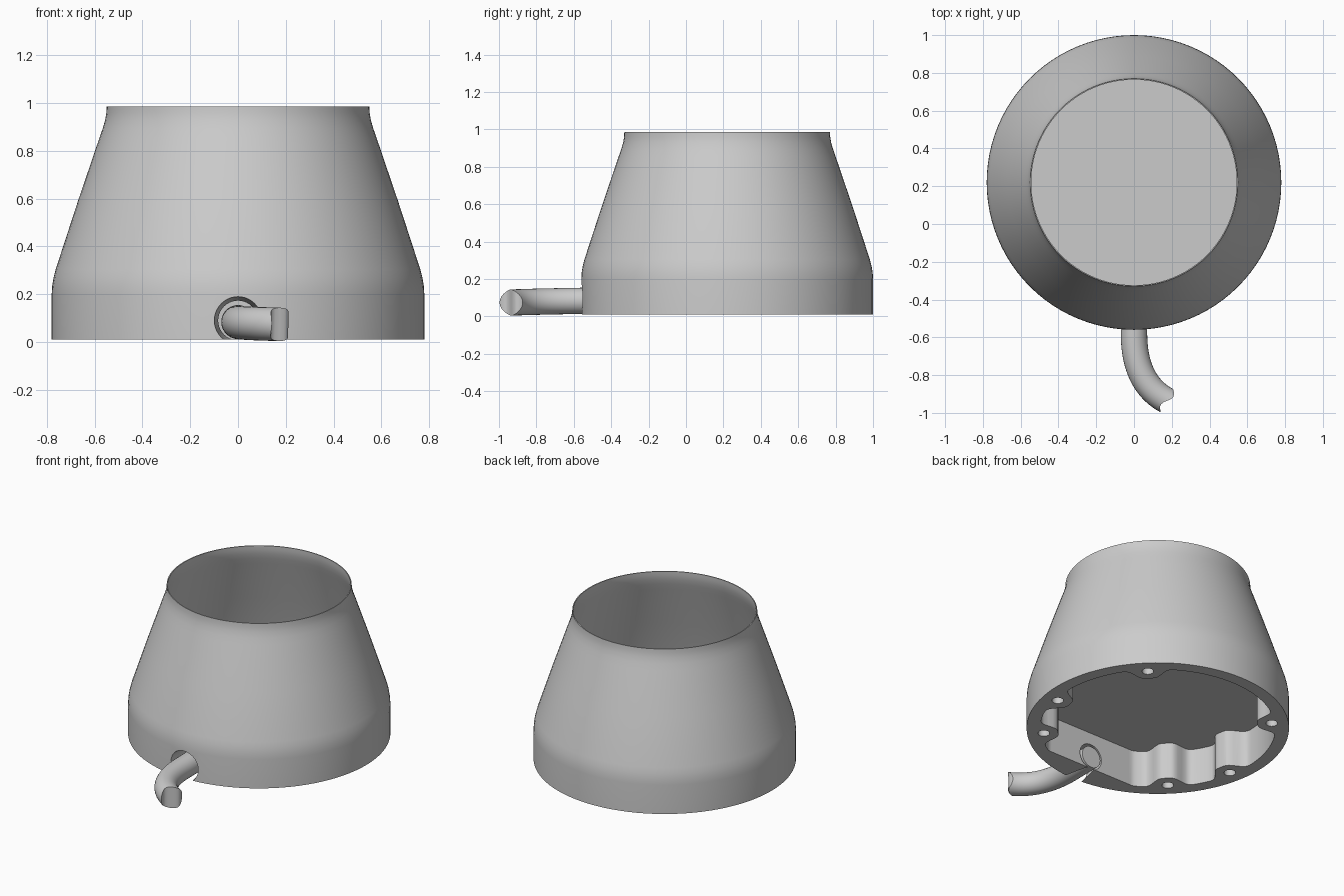
import bpy, bmesh, math
from mathutils import Vector, Matrix

cube = bpy.data.objects.get("Cube")
if cube:
    bpy.data.objects.remove(cube, do_unlink=True)

AXIS_Y = 0.22          # centre of the round housing
BASE_Z = 0.01
CEILING_Z = 0.25       # underside recess ceiling
BOSS_ANGLES = [math.radians(a) for a in (45, 135, 225, 315, -11, 191)]
BOSS_R = 0.68

grey = bpy.data.materials.new("plain_grey")
grey.use_nodes = True
grey.diffuse_color = (0.6, 0.6, 0.6, 1)
grey.node_tree.nodes["Principled BSDF"].inputs["Base Color"].default_value = (0.6, 0.6, 0.6, 1)


def make_object(name, bm):
    bmesh.ops.recalc_face_normals(bm, faces=bm.faces)
    mesh = bpy.data.meshes.new(name)
    bm.to_mesh(mesh)
    bm.free()
    obj = bpy.data.objects.new(name, mesh)
    bpy.context.collection.objects.link(obj)
    mesh.materials.append(grey)
    return obj


def activate(obj):
    bpy.ops.object.select_all(action='DESELECT')
    obj.select_set(True)
    bpy.context.view_layer.objects.active = obj


def cut(target, cutter):
    cutter.hide_render = True
    mod = target.modifiers.new("cut", 'BOOLEAN')
    mod.operation = 'DIFFERENCE'
    mod.solver = 'EXACT'
    mod.object = cutter
    activate(target)
    bpy.ops.object.modifier_apply(modifier=mod.name)
    bpy.data.objects.remove(cutter, do_unlink=True)


# Housing: one lathed shell with a thin-walled open top and a solid base
outer = [(0.78, BASE_Z), (0.78, 0.2), (0.778, 0.235), (0.772, 0.27), (0.763, 0.305),
         (0.67, 0.59), (0.58, 0.855), (0.566, 0.895), (0.556, 0.93), (0.551, 0.96), (0.55, 0.985)]
inner = [(r - 0.006, z) for r, z in reversed(outer) if z > 0.265]
profile = [(0, BASE_Z)] + outer + inner + [(inner[-1][0], 0.26), (0, 0.26)]
bm = bmesh.new()
verts = [bm.verts.new((r, 0, z)) for r, z in profile]
edges = [bm.edges.new(pair) for pair in zip(verts, verts[1:])]
bmesh.ops.spin(bm, geom=verts + edges, cent=(0, 0, 0), axis=(0, 0, 1),
               angle=math.tau, steps=96, use_merge=True)
bmesh.ops.remove_doubles(bm, verts=bm.verts, dist=0.0001)
housing = make_object("housing", bm)


# Underside recess: round pocket, flat at the cable side, leaving screw bosses
def recess_radius(angle):
    r = 0.70
    if math.sin(angle) < 0:
        r = min(r, 0.62 / -math.sin(angle))
    for boss in BOSS_ANGLES:
        delta = math.remainder(angle - boss, math.tau)
        r = min(r, 0.70 - 0.105 * math.exp(-(delta / 0.14) ** 4))
    return r


bm = bmesh.new()
ring = []
for i in range(240):
    a = math.tau * i / 240
    r = recess_radius(a)
    ring.append(bm.verts.new((r * math.cos(a), r * math.sin(a), -0.1)))
floor = bm.faces.new(ring)
top = bmesh.ops.extrude_face_region(bm, geom=[floor])["geom"]
bmesh.ops.translate(bm, vec=(0, 0, CEILING_Z + 0.1),
                    verts=[v for v in top if isinstance(v, bmesh.types.BMVert)])
cut(housing, make_object("recess_cutter", bm))

# Screw holes in the bosses
bm = bmesh.new()
for a in BOSS_ANGLES:
    place = Matrix.Translation((BOSS_R * math.cos(a), BOSS_R * math.sin(a), 0.05))
    bmesh.ops.create_cone(bm, cap_ends=True, segments=20, radius1=0.035, radius2=0.035,
                          depth=0.24, matrix=place)
cut(housing, make_object("screw_hole_cutter", bm))

# Flared cable opening through the front wall
bm = bmesh.new()
place = Matrix.Translation((0, -0.71, 0.09)) @ Matrix.Rotation(math.pi / 2, 4, 'X')
bmesh.ops.create_cone(bm, cap_ends=True, segments=40, radius1=0.08, radius2=0.105,
                      depth=0.24, matrix=place)
cut(housing, make_object("cable_opening_cutter", bm))
housing.location.y = AXIS_Y

# Cable: round tube swept along a bend, ending in a wavy broken face
SIDES, RADIUS, STEPS = 28, 0.07, 20
p0, p1, p2, p3 = (Vector(p) for p in ((0, -0.58, 0.083), (0, -0.74, 0.08),
                                      (0.05, -0.87, 0.077), (0.174, -0.935, 0.074)))
path = [(Vector((0, -0.395, 0.085)), Vector((0, -1, 0)))]
for i in range(STEPS + 1):
    t = i / STEPS
    s = 1 - t
    point = p0 * s**3 + p1 * 3 * s * s * t + p2 * 3 * s * t * t + p3 * t**3
    slope = (p1 - p0) * s * s + (p2 - p1) * 2 * s * t + (p3 - p2) * t * t
    path.append((point, slope.normalized()))

bm = bmesh.new()
rings = []
for k, (point, tangent) in enumerate(path):
    side = Vector((0, 0, 1)).cross(tangent).normalized()
    up = tangent.cross(side)
    ring = []
    for i in range(SIDES):
        a = math.tau * i / SIDES
        co = point + side * RADIUS * math.cos(a) + up * RADIUS * math.sin(a)
        if k == len(path) - 1:
            co += tangent * 0.02 * math.sin(math.pi * math.cos(a))
        ring.append(bm.verts.new(co))
    rings.append(ring)
for a, b in zip(rings, rings[1:]):
    for i in range(SIDES):
        j = (i + 1) % SIDES
        bm.faces.new((a[i], a[j], b[j], b[i]))
bm.faces.new(rings[0])
end = rings[-1]
for i in range(SIDES // 2):
    strip = [end[i], end[i + 1], end[SIDES - i - 1], end[-i]]
    bm.faces.new(list(dict.fromkeys(strip)))
cable = make_object("cable", bm)

# Smooth shading with crisp edges
for obj in (housing, cable):
    activate(obj)
    bpy.ops.object.shade_smooth_by_angle(angle=math.radians(32))
